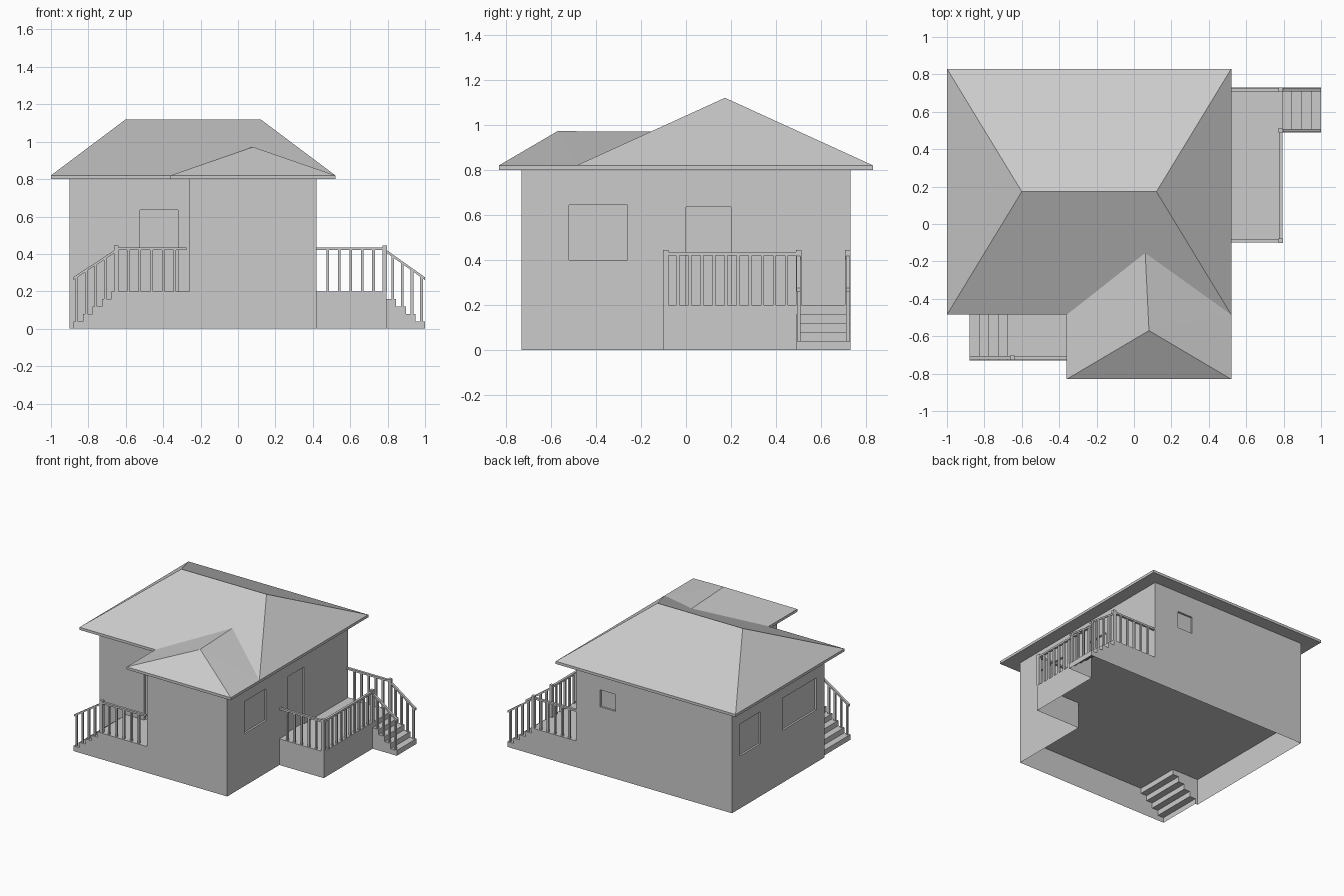
import bpy, bmesh
from mathutils import Vector

if "Cube" in bpy.data.objects:
    bpy.data.objects.remove(bpy.data.objects["Cube"])

DECK, WALL_TOP, STEP, TREAD = 0.20, 0.80, 0.04, 0.051


def finish(bm, name):
    bmesh.ops.remove_doubles(bm, verts=bm.verts, dist=1e-5)
    bmesh.ops.recalc_face_normals(bm, faces=bm.faces)
    me = bpy.data.meshes.new(name)
    bm.to_mesh(me)
    bm.free()
    ob = bpy.data.objects.new(name, me)
    bpy.context.collection.objects.link(ob)
    return ob


def face(bm, *pts):
    return bm.faces.new([bm.verts.new(p) for p in pts])


def beam(bm, p, q, w, h):
    """Near-horizontal bar from p to q with upright ends."""
    p, q = Vector(p), Vector(q)
    d = q - p
    s = Vector((-d.y, d.x, 0)).normalized() * w / 2
    u = Vector((0, 0, h / 2))
    ends = [[bm.verts.new(c + a * s + b * u) for a, b in ((-1, -1), (1, -1), (1, 1), (-1, 1))]
            for c in (p, q)]
    bm.faces.new(ends[0])
    bm.faces.new(ends[1][::-1])
    for i in range(4):
        j = (i + 1) % 4
        bm.faces.new((ends[0][i], ends[1][i], ends[1][j], ends[0][j]))


def box(bm, x0, x1, y0, y1, z0, z1):
    ym = (y0 + y1) / 2
    beam(bm, (x0, ym, (z0 + z1) / 2), (x1, ym, (z0 + z1) / 2), y1 - y0, z1 - z0)


def post(bm, x, y, z0, z1, w):
    box(bm, x - w / 2, x + w / 2, y - w / 2, y + w / 2, z0, z1)


# Base: one shell with open underside, deck on top and two flights of steps
def stairs(bm, x0, sx, y0, y1, inner_y=None):
    for i in range(4):
        h = DECK - STEP * (i + 1)
        a, b = x0 + sx * TREAD * i, x0 + sx * TREAD * (i + 1)
        face(bm, (a, y0, h), (b, y0, h), (b, y1, h), (a, y1, h))
        face(bm, (a, y0, h), (a, y1, h), (a, y1, h + STEP), (a, y0, h + STEP))
        for y in (y0, y1):
            lo, hi = (h, DECK) if y == inner_y else (0, h)
            face(bm, (a, y, lo), (b, y, lo), (b, y, hi), (a, y, hi))
    face(bm, (b, y0, 0), (b, y1, 0), (b, y1, h), (b, y0, h))


base = bmesh.new()
outline = [(-0.676, -0.73), (0.42, -0.73), (0.42, -0.10), (0.795, -0.10), (0.795, 0.49),
           (0.795, 0.73), (-0.90, 0.73), (-0.90, -0.385), (-0.88, -0.385), (-0.676, -0.385)]
face(base, *[(x, y, DECK) for x, y in outline])
for i, (x, y) in enumerate(outline):
    if i in (4, 8, 9):      # steps join here
        continue
    x2, y2 = outline[(i + 1) % len(outline)]
    face(base, (x, y, 0), (x2, y2, 0), (x2, y2, DECK), (x, y, DECK))
stairs(base, -0.676, -1, -0.73, -0.385, inner_y=-0.385)
stairs(base, 0.795, 1, 0.49, 0.73)
finish(base, "base_and_steps")

# House walls: L-shaped prism
walls = bmesh.new()
plan = [(-0.90, -0.385), (-0.26, -0.385), (-0.26, -0.73), (0.42, -0.73), (0.42, 0.73), (-0.90, 0.73)]
f = face(walls, *[(x, y, DECK) for x, y in plan])
ext = bmesh.ops.extrude_face_region(walls, geom=[f], use_keep_orig=True)
bmesh.ops.translate(walls, vec=(0, 0, WALL_TOP - DECK),
                    verts=[v for v in ext["geom"] if isinstance(v, bmesh.types.BMVert)])
house = finish(walls, "house_walls")

# Shallow door and window recesses
cut, D = bmesh.new(), 0.015
box(cut, -0.525, -0.32, -0.385 - D, -0.385 + D, 0.15, 0.635)    # front door
box(cut, 0.42 - D, 0.42 + D, 0.0, 0.20, 0.15, 0.635)            # side door
box(cut, 0.42 - D, 0.42 + D, -0.52, -0.26, 0.40, 0.645)         # right window
box(cut, -0.90 - D, -0.90 + D, 0.385, 0.635, 0.40, 0.645)       # left windows
box(cut, -0.90 - D, -0.90 + D, -0.29, 0.12, 0.40, 0.645)
box(cut, 0.085, 0.215, 0.73 - D, 0.73 + D, 0.515, 0.645)        # back window
cutter = finish(cut, "opening_cutter")
cutter.hide_render = True
cutter.hide_viewport = True
cutter.display_type = 'WIRE'
mod = house.modifiers.new("openings", 'BOOLEAN')
mod.operation, mod.solver, mod.object = 'DIFFERENCE', 'EXACT', cutter

# Roof: eave slab, main hip and front wing hip
roof, E = bmesh.new(), 0.82
eave = [(-1, -0.485), (-0.36, -0.485), (-0.36, -0.83), (0.52, -0.83), (0.52, 0.83), (-1, 0.83)]
face(roof, *[(x, y, WALL_TOP) for x, y in eave[::-1]])
for i, (x, y) in enumerate(eave):
    x2, y2 = eave[(i + 1) % 6]
    face(roof, (x, y, WALL_TOP), (x2, y2, WALL_TOP), (x2, y2, E), (x, y, E))
A, B, C, Dd, F, G = [(x, y, E) for x, y in eave]
J = (0.52, -0.485, E)
R1, R2 = (-0.60, 0.173, 1.12), (0.12, 0.173, 1.12)
P, Q = (0.08, -0.57, 0.972), (0.06, -0.155, 0.97)
for pts in ((A, B, Q, R1), (Q, J, R2), (R1, Q, R2), (J, F, R2), (F, G, R1, R2), (G, A, R1),
            (C, Dd, P), (B, C, P), (B, P, Q), (Dd, J, P), (J, Q, P)):
    face(roof, *pts)
finish(roof, "hip_roof")

# Railings
RAIL, BAL, POST = 0.428, 0.014, 0.024


def railing(bm, p, q, n):
    beam(bm, (*p, RAIL), (*q, RAIL), 0.018, 0.014)
    for i in range(1, n + 1):
        t = i / (n + 1)
        post(bm, p[0] + (q[0] - p[0]) * t, p[1] + (q[1] - p[1]) * t, DECK, RAIL, BAL)


def stair_railing(bm, px, x0, sx, y):
    end = x0 + sx * TREAD * 4
    slope = lambda x: RAIL - 0.008 - 0.152 * (x - px) / (end - px)
    beam(bm, (px, y, slope(px)), (end, y, slope(end)), 0.018, 0.015)
    for i in range(4):
        x = x0 + sx * TREAD * (i + 0.65)
        post(bm, x, y, DECK - STEP * (i + 1), slope(x), BAL)


bm = bmesh.new()
railing(bm, (-0.65, -0.715), (-0.275, -0.715), 5)
post(bm, -0.65, -0.715, DECK, 0.445, POST)
stair_railing(bm, -0.65, -0.676, -1, -0.715)
finish(bm, "front_railing")

bm = bmesh.new()
railing(bm, (0.42, -0.09), (0.785, -0.09), 5)
railing(bm, (0.785, -0.09), (0.785, 0.50), 10)
railing(bm, (0.42, 0.718), (0.785, 0.718), 5)
for y in (-0.09, 0.50, 0.718):
    post(bm, 0.785, y, DECK, 0.445, POST)
for y in (0.50, 0.718):
    stair_railing(bm, 0.785, 0.795, 1, y)
finish(bm, "side_railing")
